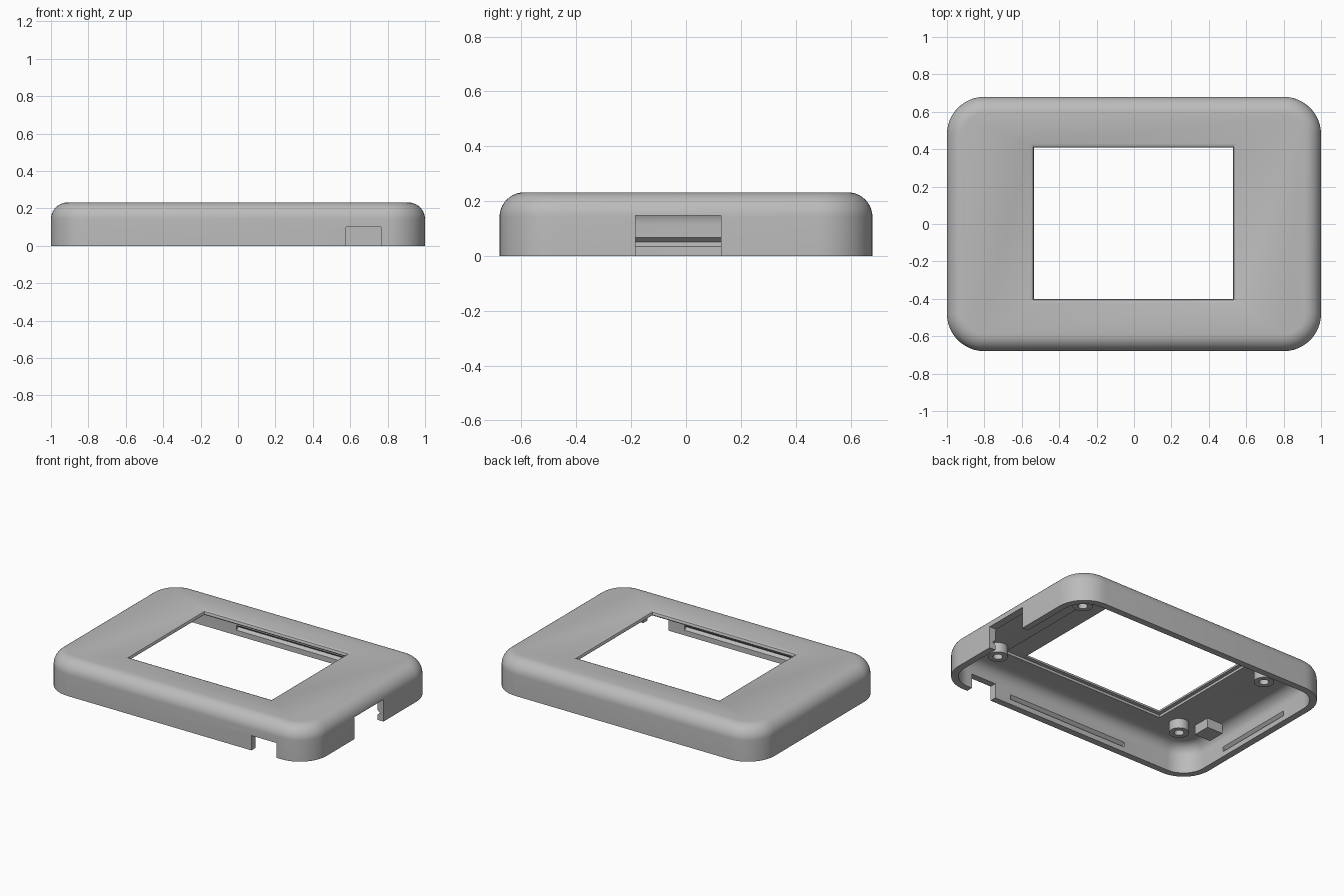
import bpy, bmesh, math
from mathutils import Vector

cube = bpy.data.objects.get("Cube")
if cube:
    bpy.data.objects.remove(cube)

HX, HY, H = 1.0, 0.68, 0.232      # half length, half width, height
CORNER, FILLET = 0.2, 0.09        # plan corner and top edge radii
WALL, CEILING = 0.045, 0.19

grey = bpy.data.materials.new("plain grey")
grey.use_nodes = True
grey.diffuse_color = (0.5, 0.5, 0.5, 1)
grey.node_tree.nodes["Principled BSDF"].inputs["Base Color"].default_value = (0.5, 0.5, 0.5, 1)


def make_object(name, bm):
    bmesh.ops.recalc_face_normals(bm, faces=bm.faces)
    mesh = bpy.data.meshes.new(name)
    bm.to_mesh(mesh)
    bm.free()
    mesh.materials.append(grey)
    ob = bpy.data.objects.new(name, mesh)
    bpy.context.collection.objects.link(ob)
    return ob


def outline(hx, hy, r, z, steps=12):
    """Points of a rounded rectangle."""
    pts = []
    for k, (sx, sy) in enumerate([(1, 1), (-1, 1), (-1, -1), (1, -1)]):
        for i in range(steps + 1):
            a = math.pi / 2 * (k + i / steps)
            pts.append((sx * (hx - r) + r * math.cos(a), sy * (hy - r) + r * math.sin(a), z))
    return pts


def loft(name, rings):
    """Closed solid through matching rings."""
    bm = bmesh.new()
    loops = [[bm.verts.new(p) for p in ring] for ring in rings]
    n = len(loops[0])
    for a, b in zip(loops, loops[1:]):
        for i in range(n):
            bm.faces.new((a[i], a[(i + 1) % n], b[(i + 1) % n], b[i]))
    bm.faces.new(loops[0])
    bm.faces.new(loops[-1])
    return make_object(name, bm)


def domed_block(name, inset, bottom, top, fillet):
    """Rounded slab with a rolled upper edge."""
    sections = [(inset, bottom)]
    for i in range(11):
        a = math.pi / 2 * i / 10
        sections.append((inset + fillet * (1 - math.cos(a)), top - fillet * (1 - math.sin(a))))
    return loft(name, [outline(HX - t, HY - t, CORNER - t, z) for t, z in sections])


def rect(x0, x1, y0, y1, z, grow=0.0):
    return [(x0 - grow, y0 - grow, z), (x1 + grow, y0 - grow, z),
            (x1 + grow, y1 + grow, z), (x0 - grow, y1 + grow, z)]


def box(name, x0, x1, y0, y1, z0, z1):
    return loft(name, [rect(x0, x1, y0, y1, z0), rect(x0, x1, y0, y1, z1)])


def groove(name, normal, distance, half_length):
    """Triangular bar that cuts a snap groove in an inner wall."""
    n = Vector(normal)
    along = Vector((-n.y, n.x, 0))
    section = [(-0.01, 0.035), (0.0, 0.035), (0.02, 0.05), (0.0, 0.068), (-0.01, 0.068)]
    return loft(name, [[n * (distance + d) + along * s * half_length + Vector((0, 0, z))
                        for d, z in section] for s in (-1, 1)])


# Outer shell and everything cut from it
shell = domed_block("case_shell", 0, 0, H, FILLET)
WX0, WX1, WY0, WY1 = -0.535, 0.53, -0.40, 0.408
cutters = [
    domed_block("cavity_cutter", WALL, -0.02, CEILING, 0.075),
    loft("window_cutter", [rect(WX0, WX1, WY0, WY1, 0.15),
                           rect(WX0, WX1, WY0, WY1, H - 0.018),
                           rect(WX0, WX1, WY0, WY1, H - 0.008, 0.005),
                           rect(WX0, WX1, WY0, WY1, H, 0.022),
                           rect(WX0, WX1, WY0, WY1, H + 0.02, 0.022)]),
    box("screen_recess_cutter", WX0 - 0.025, 0.68, WY0 - 0.025, WY1 + 0.025, 0.15, 0.207),
    box("front_port_cutter", 0.577, 0.765, -0.8, -0.57, -0.05, 0.1),
    box("side_port_cutter", 0.87, 1.1, -0.185, 0.127, -0.05, 0.148),
]
for sign in (-1, 1):
    cutters.append(groove("long_groove_cutter", (0, sign, 0), HY - WALL, 0.455))
    cutters.append(groove("short_groove_cutter", (sign, 0, 0), HX - WALL, 0.29))

for cutter in cutters:
    cutter.hide_render = True
    mod = shell.modifiers.new(cutter.name, 'BOOLEAN')
    mod.operation = 'DIFFERENCE'
    mod.solver = 'EXACT'
    mod.object = cutter
bpy.context.view_layer.update()
graph = bpy.context.evaluated_depsgraph_get()
result = bpy.data.meshes.new_from_object(shell.evaluated_get(graph))
shell.modifiers.clear()
shell.data = result
for cutter in cutters:
    bpy.data.objects.remove(cutter)


# Screw bosses hanging from the ceiling
def ring(cx, cy, r, z, n=32):
    return [(cx + r * math.cos(2 * math.pi * i / n), cy + r * math.sin(2 * math.pi * i / n), z)
            for i in range(n)]


def boss(name, cx, cy):
    bm = bmesh.new()
    top, low, outer, inner = 0.212, 0.125, 0.062, 0.03
    loops = [[bm.verts.new(p) for p in ring(cx, cy, r, z)]
             for r, z in ((outer, top), (outer, low), (inner, low), (inner, top))]
    for a, b in zip(loops, loops[1:] + loops[:1]):
        for i in range(len(a)):
            j = (i + 1) % len(a)
            bm.faces.new((a[i], a[j], b[j], b[i]))
    return make_object(name, bm)


parts = [shell]
for side, x in (("right", -0.7), ("left", 0.75)):
    for end, y in (("front", -0.405), ("back", 0.405)):
        parts.append(boss(f"{end}_{side}_screw_boss", x, y))

# Support block beside one boss
parts.append(box("support_block", -0.91, -0.79, -0.36, -0.24, 0.125, 0.2))

for ob in parts:
    bpy.ops.object.select_all(action='DESELECT')
    ob.select_set(True)
    bpy.context.view_layer.objects.active = ob
    bpy.ops.object.shade_smooth_by_angle(angle=math.radians(30))
